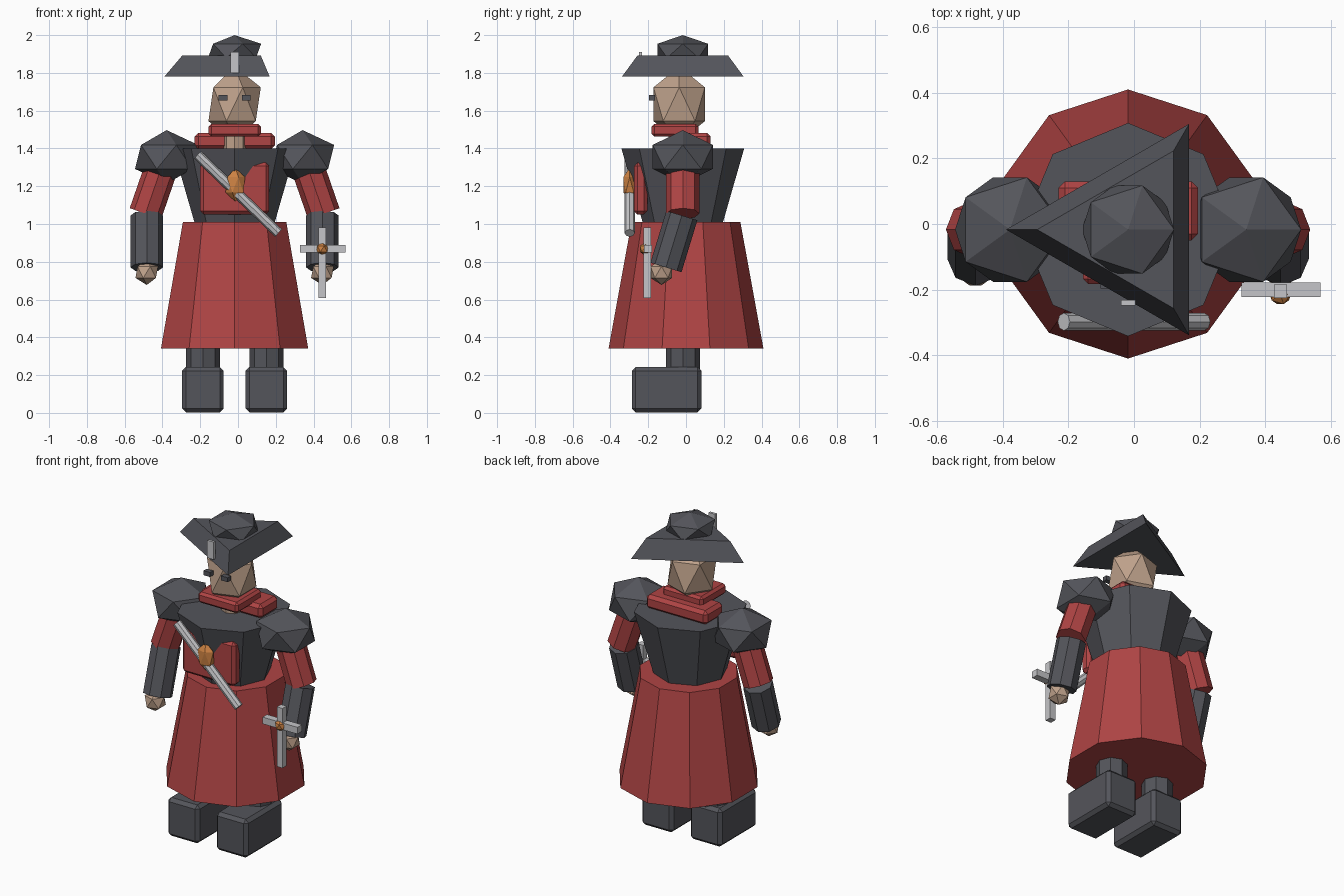
import bpy, math
from mathutils import Vector

if "Cube" in bpy.data.objects:
    bpy.data.objects.remove(bpy.data.objects["Cube"])

CX, CY = -0.018, -0.017  # body axis


def material(name, col):
    m = bpy.data.materials.new(name)
    m.diffuse_color = (*col, 1)
    m.use_nodes = True
    m.node_tree.nodes["Principled BSDF"].inputs["Base Color"].default_value = m.diffuse_color
    return m


DARK = material("charcoal", (0.088, 0.09, 0.104))
RED = material("red_cloth", (0.43, 0.058, 0.058))
SKIN = material("skin", (0.52, 0.36, 0.26))
STEEL = material("pale_steel", (0.56, 0.56, 0.58))
GOLD = material("orange_gold", (0.6, 0.22, 0.055))


def finish(name, mat):
    o = bpy.context.object
    o.name = name
    o.data.materials.append(mat)
    return o


def cone(name, mat, sides, r1, r2, x, y, z0, z1, turn=0):
    bpy.ops.mesh.primitive_cone_add(vertices=sides, radius1=r1, radius2=r2, depth=z1 - z0,
                                    location=(x, y, (z0 + z1) / 2), rotation=(0, 0, turn))
    return finish(name, mat)


def rod(name, mat, a, b, r):
    a, b = Vector(a), Vector(b)
    d = b - a
    # tilt only about x and y so that the facets keep their facing
    rx = math.asin(-d.y / d.length)
    ry = math.atan2(d.x, d.z)
    bpy.ops.mesh.primitive_cylinder_add(vertices=8, radius=r, depth=d.length, location=(a + b) / 2)
    o = finish(name, mat)
    o.rotation_mode = 'XYZ'
    o.rotation_euler = (rx, ry, 0)
    return o


def gem(name, mat, loc, scale):
    bpy.ops.mesh.primitive_ico_sphere_add(subdivisions=1, radius=1, location=loc)
    o = finish(name, mat)
    o.scale = scale
    return o


def box(name, mat, xs, ys, zs, bevel=0):
    bpy.ops.mesh.primitive_cube_add(size=1)
    o = finish(name, mat)
    for v in o.data.vertices:
        v.co = [(p[0] + p[1]) / 2 + c * (p[1] - p[0]) for p, c in zip((xs, ys, zs), v.co)]
    if bevel:
        m = o.modifiers.new("soft_edge", 'BEVEL')
        m.width = bevel
        m.segments = 1
    return o


# Robe and torso
cone("skirt", RED, 10, 0.41, 0.288, CX, 0, 0.34, 1.01)
cone("torso", DARK, 8, 0.21, 0.325, CX, CY, 1.0, 1.40)
box("chest_panel", RED, (-0.2, 0.165), (-0.275, -0.205), (1.05, 1.325), 0.018)

# Collar and neck
box("collar_back", RED, (-0.23, 0.195), (-0.05, 0.13), (1.395, 1.483), 0.02)
box("collar_front", RED, (-0.155, 0.122), (-0.183, 0.065), (1.462, 1.53), 0.015)
cone("neck", SKIN, 8, 0.062, 0.062, CX, -0.03, 1.36, 1.55)

# Head and eyes
gem("head", SKIN, (CX, -0.036, 1.634), (0.155, 0.16, 0.2))
for s in (-1, 1):
    x = CX + s * 0.061
    box("eye", DARK, (x - 0.023, x + 0.023), (-0.196, -0.165), (1.655, 1.683))

# Three-cornered hat
cone("hat_brim", DARK, 3, 0.372, 0.277, CX, CY, 1.78, 1.892, math.pi / 2)
gem("hat_crown", DARK, (CX, CY, 1.917), (0.157, 0.158, 0.083))
box("hat_badge", STEEL, (-0.04, 0.005), (-0.248, -0.232), (1.80, 1.91))

# Limbs on both sides
for s, side in ((-1, "left"), (1, "right")):
    ax = CX + s * 0.465
    gem(side + "_shoulder", DARK, (CX + s * 0.36, CY, 1.355), (0.187, 0.187, 0.142))
    rod(side + "_upper_arm", RED, (CX + s * 0.472, CY, 1.055), (CX + s * 0.37, CY, 1.35), 0.088)
    rod(side + "_forearm", DARK, (ax, -0.106, 0.77), (ax, -0.022, 1.045), 0.086)
    gem(side + "_hand", SKIN, (ax, -0.13, 0.745), (0.067, 0.067, 0.068))
    lx = CX + s * 0.168
    cone(side + "_leg", DARK, 8, 0.09, 0.09, lx, CY, 0.2, 0.6)
    box(side + "_boot", DARK, (lx - 0.11, lx + 0.11), (-0.287, 0.081), (0.003, 0.243), 0.02)

# Baldric rod with ornament
rod("chest_rod", STEEL, (0.214, -0.298, 0.952), (-0.214, -0.298, 1.366), 0.027)
gem("chest_ornament", GOLD, (CX + 0.004, -0.298, 1.208), (0.058, 0.04, 0.09))

# Handheld cross
box("cross_upright", STEEL, (0.427, 0.466), (-0.225, -0.185), (0.608, 0.982))
box("cross_bar", STEEL, (0.327, 0.568), (-0.223, -0.179), (0.848, 0.89))
gem("cross_gem", GOLD, (0.446, -0.215, 0.868), (0.036, 0.034, 0.036))
